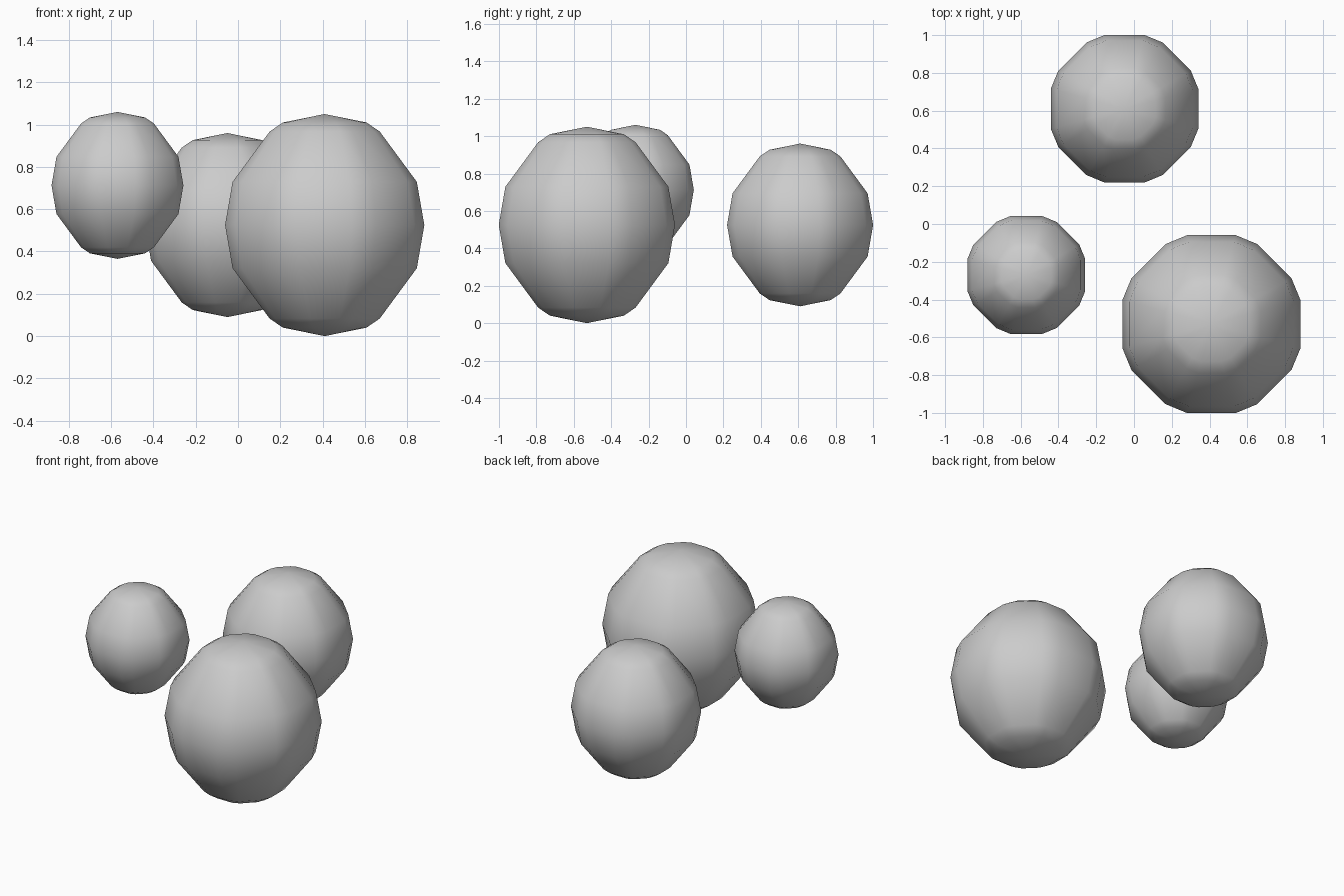
import bpy, bmesh
from math import radians, sin, cos

if "Cube" in bpy.data.objects:
    bpy.data.objects.remove(bpy.data.objects["Cube"])

# Sixteen sides: an octagon with clipped corners, flats facing x and y
ANGLES = [radians(45 * k + a) for k in range(8) for a in (15.2, 29.8)]
# Half profile (radius, height) for a blob of half height 1
UPPER = [(0.39, 0.924), (0.514, 0.842), (0.86, 0.389)]
RINGS = UPPER + [(0.93, 0.0)] + [(r, -z) for r, z in reversed(UPPER)]


def blob(name, centre, half_height):
    bm = bmesh.new()
    rings = [[bm.verts.new((r * cos(a), r * sin(a), z)) for a in ANGLES]
             for r, z in RINGS]
    top, bottom = bm.verts.new((0, 0, 1)), bm.verts.new((0, 0, -1))
    n = len(ANGLES)
    for i in range(n):
        j = (i + 1) % n
        bm.faces.new((top, rings[0][i], rings[0][j]))
        bm.faces.new((bottom, rings[-1][j], rings[-1][i]))
        for a, b in zip(rings, rings[1:]):
            bm.faces.new((a[i], b[i], b[j], a[j]))
    bmesh.ops.recalc_face_normals(bm, faces=bm.faces)
    for f in bm.faces:
        f.smooth = True
    bmesh.ops.scale(bm, vec=[half_height] * 3, verts=bm.verts)
    me = bpy.data.meshes.new(name)
    bm.to_mesh(me)
    bm.free()
    ob = bpy.data.objects.new(name, me)
    ob.location = centre
    bpy.context.collection.objects.link(ob)


# Three separate floating blobs
blob("large_blob", (0.41, -0.53, 0.525), 0.525)
blob("medium_blob", (-0.05, 0.61, 0.525), 0.435)
blob("small_blob", (-0.57, -0.27, 0.7125), 0.3475)
